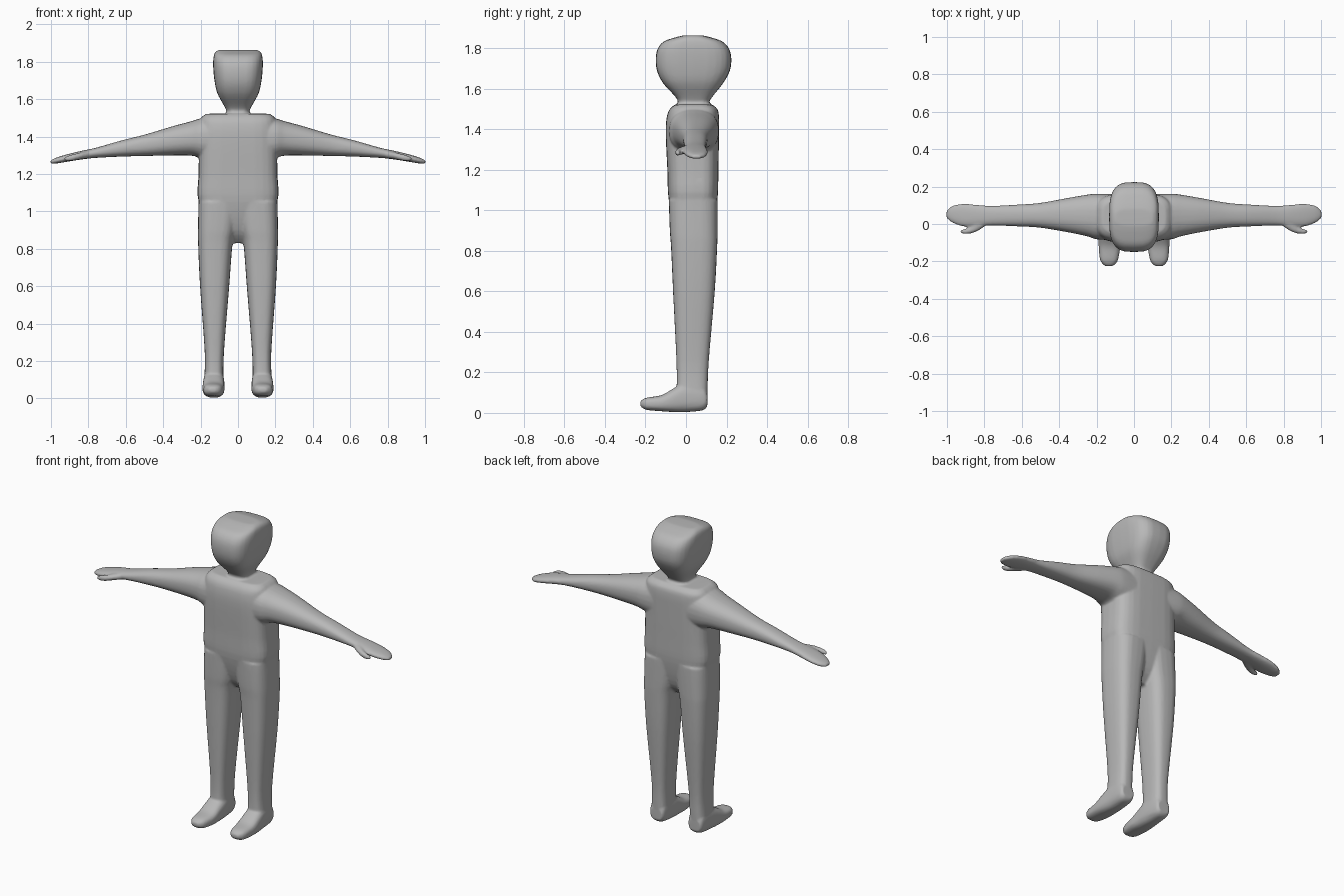
import bpy, bmesh, math
from mathutils import Vector

SEG = 28
grey = bpy.data.materials.new("plain grey")
grey.diffuse_color = (0.48, 0.48, 0.48, 1)


def spline(rings, steps=4):
    """Smoothly interpolate ring values along the part."""
    out = []
    for i in range(len(rings) - 1):
        p0, p1 = rings[max(i - 1, 0)], rings[i]
        p2, p3 = rings[i + 1], rings[min(i + 2, len(rings) - 1)]
        for s in range(steps):
            t = s / steps
            out.append([0.5 * (2 * b + (c - a) * t + (2 * a - 5 * b + 4 * c - d) * t * t
                               + (3 * b - a - 3 * c + d) * t ** 3)
                        for a, b, c, d in zip(p0, p1, p2, p3)])
    return out + [list(rings[-1])]


def loft(bm, axis, rings, power=2.5, side=1):
    """Rings are (position, a_min, a_max, b_min, b_max) across the given axis."""
    loops = []
    for pos, a0, a1, b0, b1 in spline(rings):
        loop = []
        for k in range(SEG):
            t = 2 * math.pi * k / SEG
            c, s = math.cos(t), math.sin(t)
            a = (a0 + a1) / 2 + (a1 - a0) / 2 * math.copysign(abs(c) ** (2 / power), c)
            b = (b0 + b1) / 2 + (b1 - b0) / 2 * math.copysign(abs(s) ** (2 / power), s)
            p = {"x": (pos, a, b), "y": (a, pos, b), "z": (a, b, pos)}[axis]
            loop.append(bm.verts.new((p[0] * side, p[1], p[2])))
        loops.append(loop)
    faces = [bm.faces.new(loops[0]), bm.faces.new(loops[-1][::-1])]
    for l0, l1 in zip(loops, loops[1:]):
        for k in range(SEG):
            j = (k + 1) % SEG
            faces.append(bm.faces.new((l0[k], l1[k], l1[j], l0[j])))
    bmesh.ops.recalc_face_normals(bm, faces=faces)


bm = bmesh.new()

# Torso, tapering away between the legs
loft(bm, "z", [
    (0.83, -0.05, 0.05, 0.01, 0.07), (0.90, -0.12, 0.12, -0.045, 0.125),
    (1.05, -0.21, 0.21, -0.085, 0.155), (1.20, -0.211, 0.211, -0.092, 0.16),
    (1.38, -0.207, 0.207, -0.10, 0.163), (1.46, -0.203, 0.203, -0.095, 0.163),
    (1.50, -0.197, 0.197, -0.08, 0.155), (1.522, -0.17, 0.17, -0.055, 0.13)], 3.6)

# Neck and head
loft(bm, "z", [
    (1.47, -0.075, 0.075, -0.045, 0.125), (1.53, -0.062, 0.062, -0.04, 0.115),
    (1.56, -0.072, 0.072, -0.052, 0.13), (1.63, -0.11, 0.11, -0.115, 0.185),
    (1.70, -0.126, 0.126, -0.146, 0.22), (1.78, -0.133, 0.133, -0.146, 0.22),
    (1.83, -0.13, 0.13, -0.115, 0.185), (1.853, -0.12, 0.12, -0.055, 0.125),
    (1.864, -0.10, 0.10, -0.01, 0.08)], 3.2)

for side in (1, -1):
    # Leg
    loft(bm, "z", [
        (0.03, 0.08, 0.175, -0.03, 0.095), (0.10, 0.078, 0.18, -0.045, 0.106),
        (0.25, 0.075, 0.178, -0.047, 0.112), (0.60, 0.047, 0.203, -0.064, 0.142),
        (0.82, 0.03, 0.213, -0.074, 0.154), (0.90, 0.014, 0.214, -0.08, 0.156),
        (1.05, -0.01, 0.211, -0.085, 0.157)], 2.9, side)
    # Foot
    loft(bm, "y", [
        (0.105, 0.09, 0.17, 0.03, 0.10), (0.08, 0.08, 0.18, 0.012, 0.14),
        (0.0, 0.073, 0.185, 0.004, 0.15), (-0.06, 0.073, 0.189, 0.004, 0.122),
        (-0.12, 0.073, 0.189, 0.008, 0.088), (-0.19, 0.085, 0.182, 0.014, 0.076),
        (-0.215, 0.10, 0.166, 0.024, 0.066), (-0.226, 0.117, 0.152, 0.036, 0.056)], 2.7, side)
    # Arm and hand
    loft(bm, "x", [
        (0.12, -0.085, 0.16, 1.27, 1.51), (0.20, -0.082, 0.162, 1.285, 1.497),
        (0.25, -0.066, 0.157, 1.298, 1.482), (0.35, -0.045, 0.14, 1.299, 1.455),
        (0.50, -0.02, 0.113, 1.296, 1.41), (0.62, -0.013, 0.104, 1.293, 1.38),
        (0.76, -0.008, 0.097, 1.286, 1.34), (0.84, -0.012, 0.103, 1.277, 1.323),
        (0.91, -0.014, 0.108, 1.266, 1.306), (0.97, 0.006, 0.098, 1.256, 1.288),
        (1.002, 0.03, 0.07, 1.254, 1.273)], 2.4, side)
    # Thumb
    loft(bm, "x", [
        (0.78, 0.0, 0.05, 1.287, 1.325), (0.83, -0.034, 0.03, 1.28, 1.318),
        (0.87, -0.05, -0.012, 1.273, 1.308), (0.905, -0.053, -0.027, 1.269, 1.299),
        (0.93, -0.046, -0.031, 1.272, 1.29)], 2.2, side)

mesh = bpy.data.meshes.new("body")
bm.to_mesh(mesh)
bm.free()
body = bpy.data.objects.new("body", mesh)
bpy.context.collection.objects.link(body)
mesh.materials.append(grey)

# Fuse the parts into one skin and soften the joins
fuse = body.modifiers.new("fuse", "REMESH")
fuse.mode = "VOXEL"
fuse.voxel_size = 0.007
fuse.use_smooth_shade = True
soften = body.modifiers.new("soften", "SMOOTH")
soften.factor = 0.5
soften.iterations = 6
thin = body.modifiers.new("thin", "DECIMATE")
thin.ratio = 0.3
